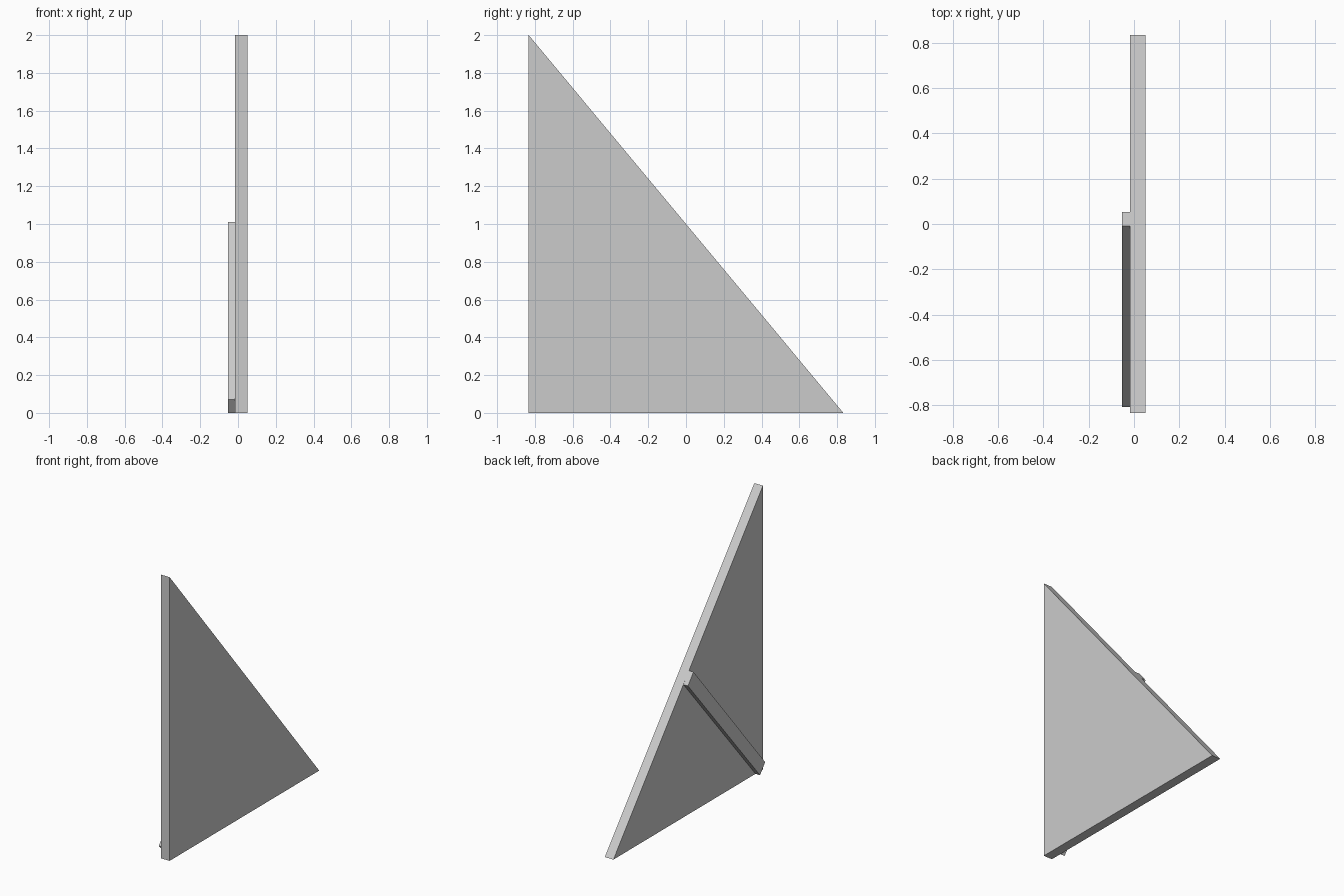
import bpy
import bmesh

cube = bpy.data.objects.get("Cube")
if cube:
    bpy.data.objects.remove(cube, do_unlink=True)

grey = bpy.data.materials.new("light grey")
grey.use_nodes = True
colour = (0.6, 0.6, 0.6, 1)
grey.diffuse_color = colour
grey.node_tree.nodes["Principled BSDF"].inputs["Base Color"].default_value = colour


def plate(name, profile, x_from, x_to):
    """Extrude a (y, z) outline along x."""
    bm = bmesh.new()
    face = bm.faces.new([bm.verts.new((x_from, y, z)) for y, z in profile])
    ext = bmesh.ops.extrude_face_region(bm, geom=[face])
    verts = [g for g in ext["geom"] if isinstance(g, bmesh.types.BMVert)]
    bmesh.ops.translate(bm, verts=verts, vec=(x_to - x_from, 0, 0))
    bmesh.ops.recalc_face_normals(bm, faces=bm.faces)
    mesh = bpy.data.meshes.new(name)
    bm.to_mesh(mesh)
    bm.free()
    mesh.materials.append(grey)
    obj = bpy.data.objects.new(name, mesh)
    bpy.context.collection.objects.link(obj)
    return obj


half = 0.833
inner, outer = -0.017, -0.052

# Upright right-angled panel
plate("triangular_panel", [(-half, 0), (half, 0), (-half, 2)], inner, 0.05)

# Raised batten from the foot corner to the middle of the sloping edge
plate("diagonal_batten",
      [(-0.808, 0.07), (-0.75, 0), (0.053, 0.936), (-0.009, 1.011)],
      outer, inner)
